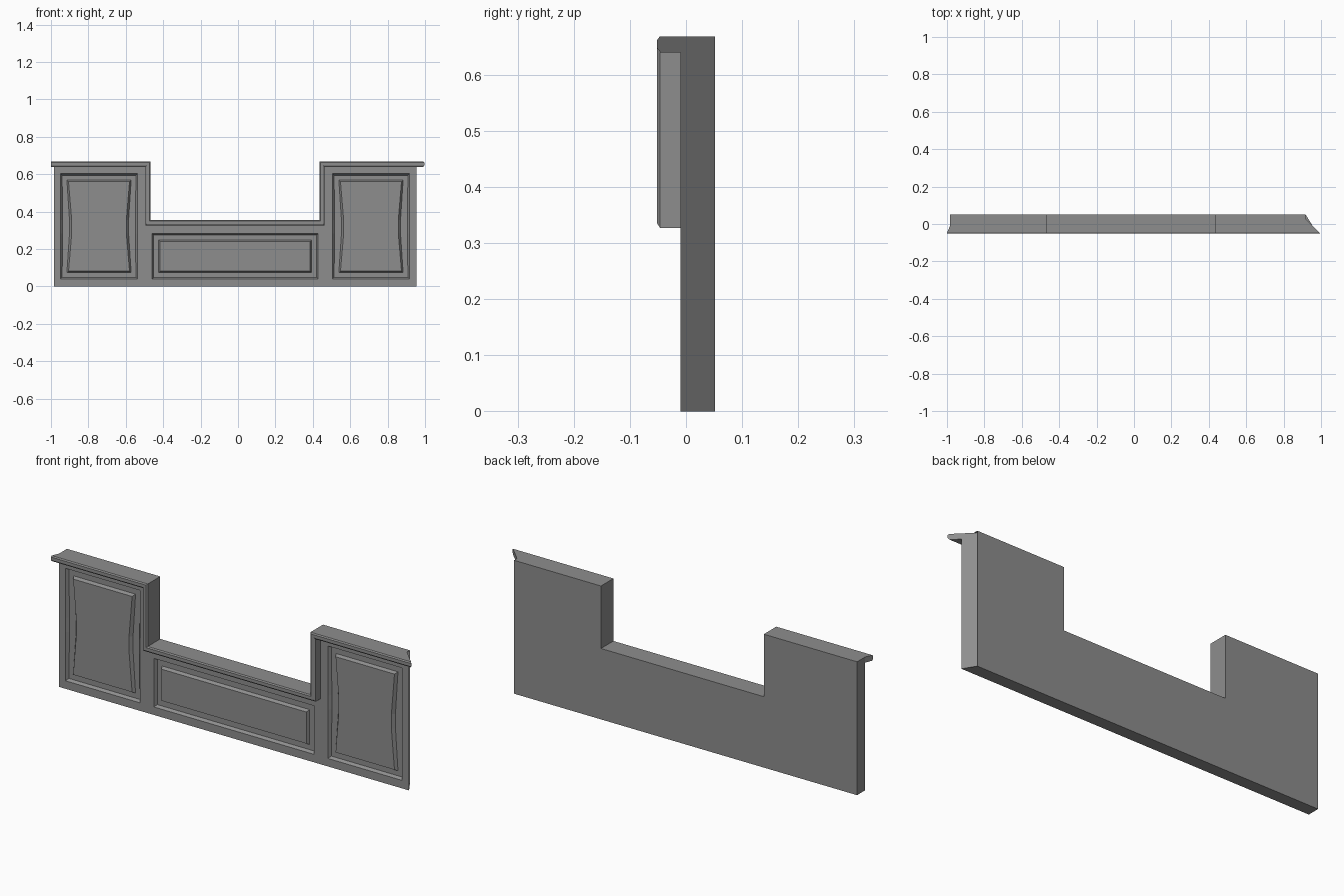
import bpy, bmesh
from mathutils import Vector

if "Cube" in bpy.data.objects:
    bpy.data.objects.remove(bpy.data.objects["Cube"])

FRONT, BACK, TOP = -0.01, 0.0515, 0.668
LEFT_END, RIGHT_END = -0.984, 0.955
NOTCH_A, NOTCH_B, NOTCH_Z = -0.467, 0.435, 0.355

paint = bpy.data.materials.new("grey_paint")
paint.use_nodes = True
grey = (0.27, 0.27, 0.27, 1)
paint.diffuse_color = grey
paint.node_tree.nodes["Principled BSDF"].inputs["Base Color"].default_value = grey


def finish(bm, name):
    bmesh.ops.recalc_face_normals(bm, faces=bm.faces)
    mesh = bpy.data.meshes.new(name)
    bm.to_mesh(mesh)
    bm.free()
    mesh.materials.append(paint)
    obj = bpy.data.objects.new(name, mesh)
    bpy.context.collection.objects.link(obj)
    return obj


# Notched board, laid out as a grid of front cells
xs = [LEFT_END, -0.949, -0.537, NOTCH_A, -0.459, 0.428, NOTCH_B, 0.505, 0.917, RIGHT_END]
zs = [0, 0.04, 0.283, NOTCH_Z, 0.603, TOP]
bm = bmesh.new()
grid = [[bm.verts.new((x, FRONT, z)) for z in zs] for x in xs]
cells = {}
for i in range(len(xs) - 1):
    for j in range(len(zs) - 1):
        if NOTCH_A <= xs[i] < NOTCH_B and zs[j] >= NOTCH_Z:
            continue
        cells[i, j] = bm.faces.new((grid[i][j], grid[i + 1][j], grid[i + 1][j + 1], grid[i][j + 1]))
bm.verts.ensure_lookup_table()
loose = [v for v in bm.verts if not v.link_faces]
bmesh.ops.delete(bm, geom=loose, context='VERTS')

# Merge the cells of each side panel; the low middle panel is one cell
panels = [cells[4, 1]]
for i in (1, 7):
    merged = bmesh.ops.dissolve_faces(bm, faces=[cells[i, j] for j in (1, 2, 3)])
    panels += merged["region"]

# Thickness, with the right end mitred
out = bmesh.ops.extrude_face_region(bm, geom=list(bm.faces), use_keep_orig=True)
for v in out["geom"]:
    if isinstance(v, bmesh.types.BMVert):
        v.co.y = BACK
        if v.co.x > RIGHT_END - 0.001:
            v.co.x -= BACK - FRONT
bmesh.ops.recalc_face_normals(bm, faces=bm.faces)

# Sunken frame, flat margin, then raised field
for thickness, depth in ((0.012, -0.015), (0.036, 0), (0.012, 0.015)):
    bmesh.ops.inset_individual(bm, faces=panels, thickness=thickness, depth=depth)
finish(bm, "panelled_board")

# Moulding swept along the stepped top edge; profile is (distance inside edge, y)
profile = [(0, FRONT), (0, -0.047), (0.006, -0.0515), (0.02, -0.0515), (0.028, -0.046), (0.028, FRONT)]
path = [(LEFT_END, TOP), (NOTCH_A, TOP), (NOTCH_A, NOTCH_Z),
        (NOTCH_B, NOTCH_Z), (NOTCH_B, TOP), (RIGHT_END, TOP)]
inward = [(0, -1), (-1, -1), (-1, -1), (1, -1), (1, -1), (0, -1)]
bm = bmesh.new()
rings = []
for k, ((x, z), (nx, nz)) in enumerate(zip(path, inward)):
    ring = []
    for d, y in profile:
        px = x + nx * d
        if k == 0:
            px -= (FRONT - y) * 0.41
        elif k == len(path) - 1:
            px += FRONT - y
        ring.append(bm.verts.new(Vector((px, y, z + nz * d))))
    rings.append(ring)
n = len(profile)
for a, b in zip(rings, rings[1:]):
    for i in range(n):
        j = (i + 1) % n
        bm.faces.new((a[i], a[j], b[j], b[i]))
bm.faces.new(rings[0])
bm.faces.new(rings[-1])
finish(bm, "top_moulding")
